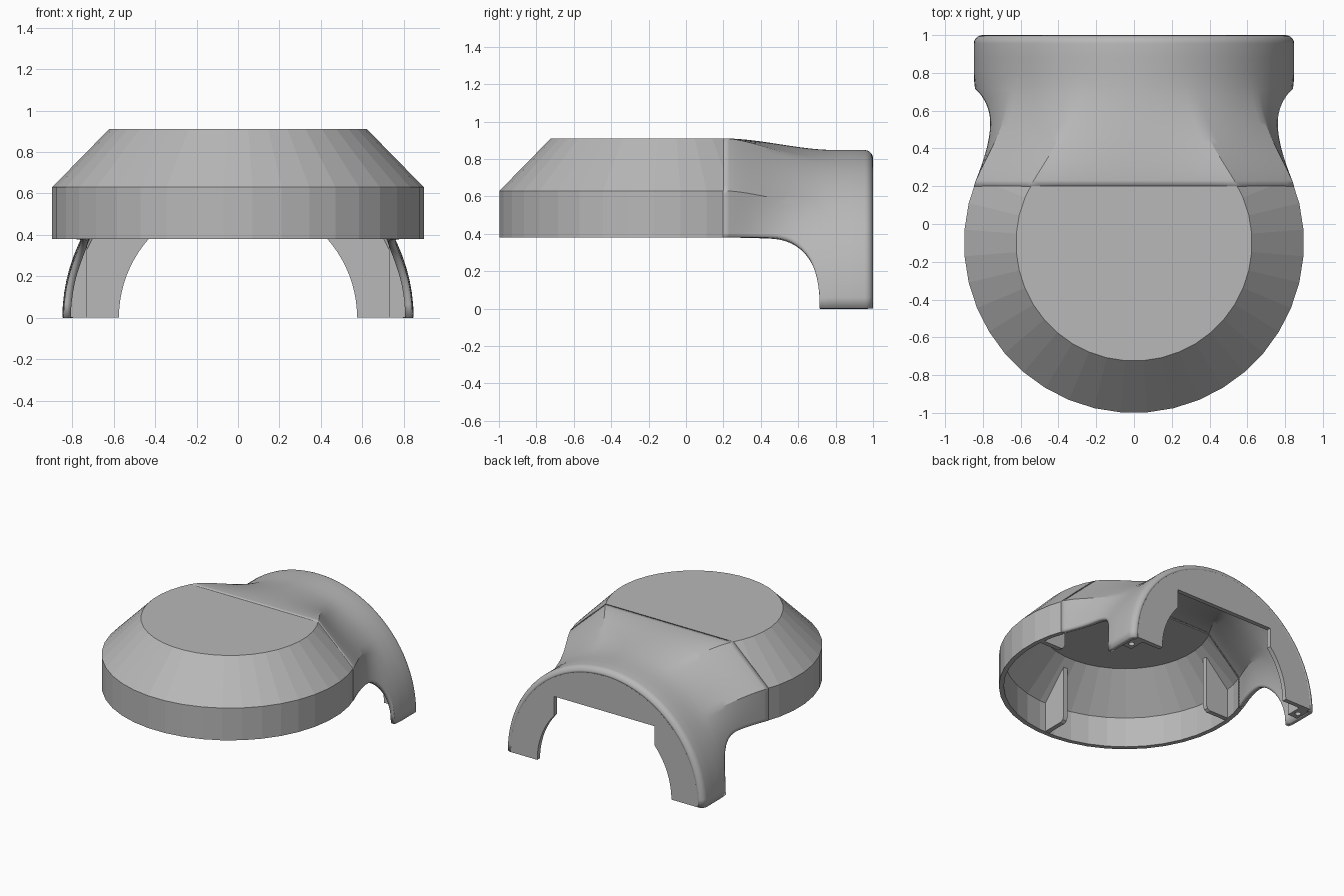
import bpy, bmesh, math
from mathutils import Matrix

if "Cube" in bpy.data.objects:
    bpy.data.objects.remove(bpy.data.objects["Cube"])

grey = bpy.data.materials.new("plain grey")
grey.diffuse_color = (0.48, 0.48, 0.48, 1)
grey.use_nodes = True
grey.node_tree.nodes["Principled BSDF"].inputs["Base Color"].default_value = grey.diffuse_color

WALL, ARCH, START = 0.035, 0.848, 0.2      # shell thickness, arch radius, start of blend


def finish(name, bm, shell=False):
    bmesh.ops.recalc_face_normals(bm, faces=bm.faces)
    me = bpy.data.meshes.new(name)
    bm.to_mesh(me)
    bm.free()
    me.materials.append(grey)
    ob = bpy.data.objects.new(name, me)
    bpy.context.collection.objects.link(ob)
    if shell:
        m = ob.modifiers.new("wall", 'SOLIDIFY')
        m.thickness, m.offset, m.use_even_offset = WALL, -1, True
    return ob


def plate(name, pts, y0, y1, matrix=Matrix()):
    """Extrude an x-z outline from y0 to y1."""
    bm = bmesh.new()
    f = bm.faces.new([bm.verts.new((x, y0, z)) for x, z in pts])
    ext = bmesh.ops.extrude_face_region(bm, geom=[f])
    for v in ext["geom"]:
        if isinstance(v, bmesh.types.BMVert):
            v.co.y = y1
    bm.transform(matrix)
    return finish(name, bm)


# Round cap: cylinder wall, cone and flat top, cut off where the neck begins
bm = bmesh.new()
N = 40
rings = []
for r, z in ((0.9, 0.38), (0.9, 0.63), (0.625, 0.91)):
    rings.append([bm.verts.new((r * math.sin(a), -0.1 - r * math.cos(a), z))
                  for a in (2 * math.pi * (i + 0.5) / N for i in range(N))])
for lo, hi in zip(rings, rings[1:]):
    for i in range(N):
        j = (i + 1) % N
        bm.faces.new((lo[i], lo[j], hi[j], hi[i]))
bm.faces.new(rings[-1])
bmesh.ops.bisect_plane(bm, geom=bm.verts[:] + bm.edges[:] + bm.faces[:],
                       plane_co=(0, START, 0), plane_no=(0, 1, 0), clear_outer=True)
finish("cap_shell", bm, True)


# Neck: sections blended from the cap's cross-section to the round arch
def cap_section(y):
    d = 0.1 + START + 0.25 * (1 - math.exp(-(y - START) / 0.25))
    return math.sqrt(0.81 - d * d), math.sqrt(0.625 ** 2 - d * d)


def radius(th, y):
    w, u = cap_section(y)
    c, s = max(math.cos(th), 1e-6), max(math.sin(th), 1e-6)
    cap = min(w / c, 0.91 / s, (w * 0.28 + 0.63 * (w - u)) / (c * 0.28 + s * (w - u)))
    t = min(1, max(0, (y - START) / 0.6))
    t = t * t * (3 - 2 * t)
    q = max(0, (y - 0.955) / 0.045)
    arch = ARCH - 0.045 * (1 - math.sqrt(max(0, 1 - q * q)))   # rounded back edge
    return cap + (arch - cap) * t


def lower_edge(y):
    if y <= 0.45:
        return 0.38
    q = min(1, (y - 0.45) / 0.265)
    return 0.38 * max(0, 1 - q ** 2.4) ** (1 / 2.4)


ys = [START + 0.25 * i / 8 for i in range(8)]
ys += [0.45 + 0.265 * math.sin(math.pi / 2 * i / 14) for i in range(15)]
ys += [0.76, 0.8, 0.88, 0.955]
ys += [0.955 + 0.045 * math.sin(math.pi / 2 * i / 5) for i in range(1, 6)]
bm = bmesh.new()
rows = []
for y in ys:
    th0 = 0.0
    for _ in range(40):
        th0 = math.asin(lower_edge(y) / radius(th0, y))
    w, u = cap_section(y)
    stops = (th0, math.atan2(0.63, w), math.atan2(0.91, u), math.pi / 2)
    ths = [a + (b - a) * i / n for a, b, n in zip(stops, stops[1:], (10, 10, 10)) for i in range(n)]
    half = [(radius(t, y) * math.cos(t), radius(t, y) * math.sin(t)) for t in ths]
    pts = half + [(0, radius(math.pi / 2, y))] + [(-x, z) for x, z in reversed(half)]
    rows.append([bm.verts.new((x, y, z)) for x, z in pts])
for a, b in zip(rows, rows[1:]):
    for i in range(len(a) - 1):
        bm.faces.new((a[i], a[i + 1], b[i + 1], b[i]))
neck = finish("neck_and_arch_shell", bm, True)
bpy.context.view_layer.objects.active = neck
neck.select_set(True)
bpy.ops.object.shade_smooth_by_angle(angle=math.radians(25))

# Back plate: half disc with a stepped opening
R = ARCH - 0.045
outer = [(R * math.cos(math.pi * i / 48), R * math.sin(math.pi * i / 48)) for i in range(49)]
corner = math.atan2(0.38, 0.43)
inner = [(0.575 * math.cos(corner * i / 10), 0.575 * math.sin(corner * i / 10)) for i in range(11)]
inner.append((0.43, 0.53))
plate("back_plate", outer + [(-x, z) for x, z in inner] + inner[::-1], 1.0, 0.965)

# Screw bosses in the legs, with holes from below
for side, s in (("right", 1), ("left", -1)):
    boss = plate(side + "_screw_boss",
                 [(s * x, z) for x, z in ((0.73, 0), (0.825, 0), (0.81, 0.17), (0.75, 0.35), (0.73, 0.37))],
                 0.84, 0.97)
    bm = bmesh.new()
    bmesh.ops.create_cone(bm, cap_ends=True, segments=16, radius1=0.022, radius2=0.022, depth=0.3,
                          matrix=Matrix.Translation((s * 0.775, 0.895, 0)))
    cutter = finish(side + "_hole_cutter", bm)
    cutter.hide_render = True
    cutter.hide_set(True)
    cut = boss.modifiers.new("hole", 'BOOLEAN')
    cut.operation, cut.object = 'DIFFERENCE', cutter

# Thin radial fins inside the cap
fin = ((0.88, 0.383), (0.88, 0.625), (0.66, 0.85), (0.66, 0.42), (0.67, 0.395), (0.69, 0.383))
for side, deg, y in (("right", 0, 0), ("left", 180, 0), ("front", -90, -0.1)):
    plate(side + "_inner_fin", fin, -0.018, 0.018,
          Matrix.Translation((0, y, 0)) @ Matrix.Rotation(math.radians(deg), 4, 'Z'))
